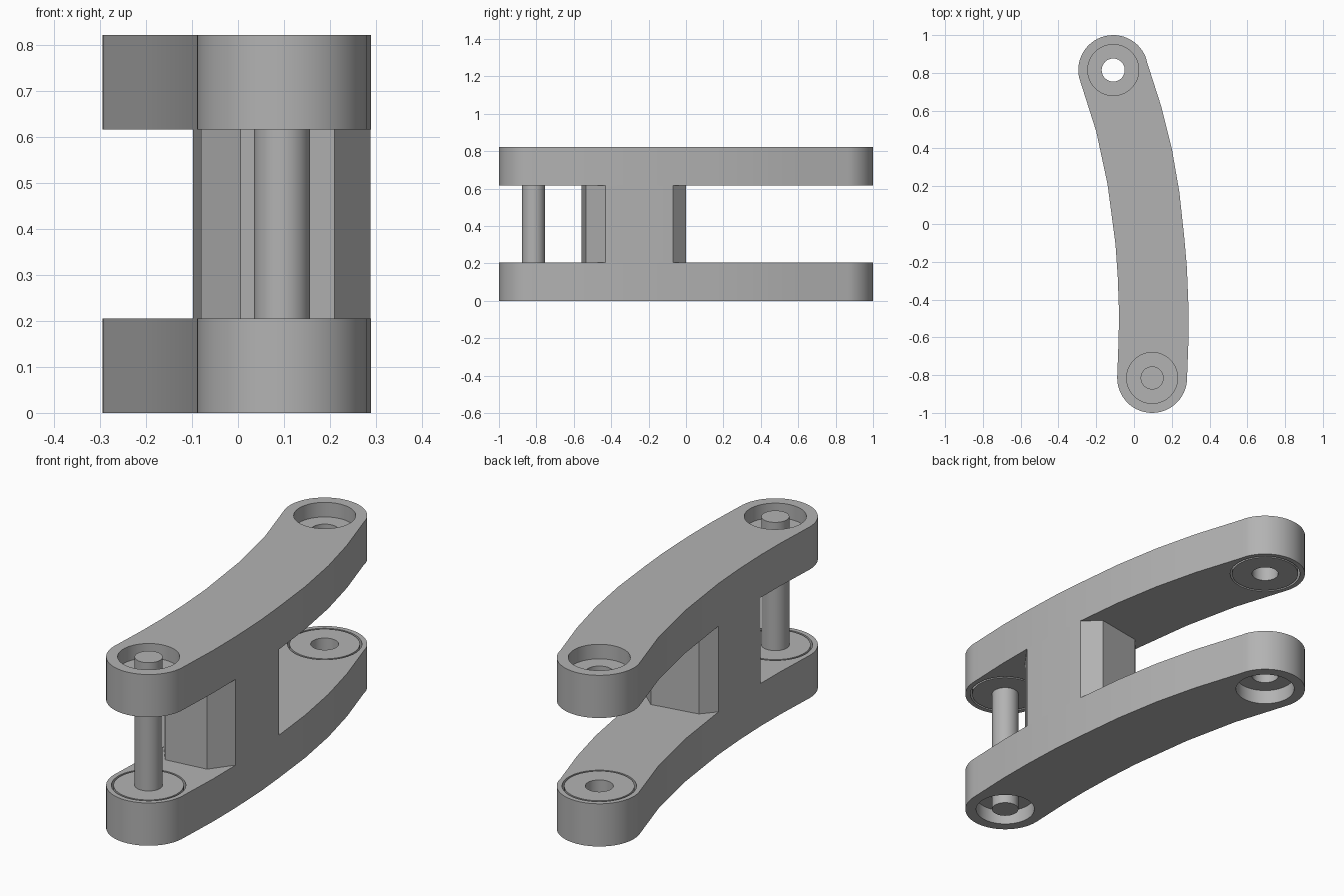
import bpy, bmesh
from math import cos, sin, tau, pi, atan2
from mathutils import Vector

if "Cube" in bpy.data.objects:
    bpy.data.objects.remove(bpy.data.objects["Cube"])

HEIGHT, ARM, SEAT = 0.822, 0.205, 0.07      # overall height, arm thickness, bore depth
FRONT, BACK = (0.096, -0.815), (-0.11, 0.815)
CAP, BORE, POCKET, RING, PIN = 0.185, 0.135, 0.162, 0.153, 0.061

grey = bpy.data.materials.new("plain grey")
grey.use_nodes = True
COLOUR = (0.45, 0.45, 0.45, 1)
grey.diffuse_color = COLOUR
grey.node_tree.nodes["Principled BSDF"].inputs["Base Color"].default_value = COLOUR


def make(name, bm):
    bmesh.ops.recalc_face_normals(bm, faces=bm.faces)
    mesh = bpy.data.meshes.new(name)
    bm.to_mesh(mesh)
    bm.free()
    mesh.materials.append(grey)
    obj = bpy.data.objects.new(name, mesh)
    bpy.context.collection.objects.link(obj)
    return obj


def smooth(obj):
    bpy.ops.object.select_all(action="DESELECT")
    obj.select_set(True)
    bpy.context.view_layer.objects.active = obj
    bpy.ops.object.shade_smooth_by_angle(angle=pi / 9)


def prism(name, outline, low, high):
    bm = bmesh.new()
    base = bm.faces.new([bm.verts.new((x, y, low)) for x, y in outline])
    side = bmesh.ops.extrude_face_region(bm, geom=[base], use_keep_orig=True)
    top = [v for v in side["geom"] if isinstance(v, bmesh.types.BMVert)]
    bmesh.ops.translate(bm, verts=top, vec=(0, 0, high - low))
    return make(name, bm)


def lathe(name, centre, profile, ring=False, flip=False, steps=64):
    """Turn (radius, height) points about a vertical axis."""
    bm = bmesh.new()
    loops = []
    for r, z in profile:
        z = HEIGHT - z if flip else z
        loops.append([bm.verts.new((centre[0] + r * cos(tau * i / steps),
                                    centre[1] + r * sin(tau * i / steps), z))
                      for i in range(steps)])
    pairs = list(zip(loops, loops[1:]))
    if ring:
        pairs.append((loops[-1], loops[0]))
    else:
        bm.faces.new(loops[0])
        bm.faces.new(loops[-1])
    for a, b in pairs:
        for i in range(steps):
            j = (i + 1) % steps
            bm.faces.new((a[i], a[j], b[j], b[i]))
    return make(name, bm)


def cap(centre, start, end, steps=28):
    """Round end running counter-clockwise between two edge points."""
    a = atan2(start[1] - centre[1], start[0] - centre[0])
    b = atan2(end[1] - centre[1], end[0] - centre[0])
    if b < a:
        b += tau
    return [(centre[0] + CAP * cos(a + (b - a) * i / steps),
             centre[1] + CAP * sin(a + (b - a) * i / steps)) for i in range(1, steps)]


# Curved long edges, front to back
right_edge = [(0.281, -0.81), (0.289, -0.6), (0.288, -0.43), (0.28, -0.23), (0.266, -0.07),
              (0.24, 0.17), (0.2, 0.4), (0.145, 0.62), (0.068, 0.86)]
left_edge = [(-0.089, -0.81), (-0.081, -0.6), (-0.08, -0.45), (-0.086, -0.28), (-0.098, -0.107),
             (-0.14, 0.21), (-0.2, 0.49), (-0.289, 0.77)]
outline = (right_edge + cap(BACK, right_edge[-1], left_edge[-1])
           + left_edge[::-1] + cap(FRONT, left_edge[0], right_edge[0]))

# Two arms with stepped bores, and a bearing ring in each bore
for level, low, flip in (("lower", 0, False), ("upper", HEIGHT - ARM, True)):
    arm = prism(level + "_arm", outline, low, low + ARM)
    for end, centre in (("front", FRONT), ("back", BACK)):
        cutter = lathe("cutter", centre, [(BORE, -0.05), (BORE, SEAT), (POCKET, SEAT),
                                          (POCKET, ARM + 0.05)], flip=flip)
        cutter.hide_render = True
        cut = arm.modifiers.new("bore", "BOOLEAN")
        cut.operation, cut.solver, cut.object = "DIFFERENCE", "EXACT", cutter
        bpy.context.view_layer.objects.active = arm
        bpy.ops.object.modifier_apply(modifier=cut.name)
        bpy.data.objects.remove(cutter)
        smooth(lathe(f"{level}_{end}_bearing", centre,
                     [(PIN, SEAT), (RING, SEAT), (RING, ARM), (PIN, ARM)], True, flip))
    smooth(arm)

# Connecting block with chamfered ends, following the arm edges
block = (right_edge[2:5] + [(0.187, 0), (-0.04, -0.04)]
         + left_edge[2:5][::-1] + [(0.005, -0.56), (0.21, -0.535)])
smooth(prism("connecting_block", block, ARM, HEIGHT - ARM))

# Pin through both front bearings
smooth(lathe("front_pin", FRONT, [(PIN, 0.001), (PIN, HEIGHT - 0.001)]))
